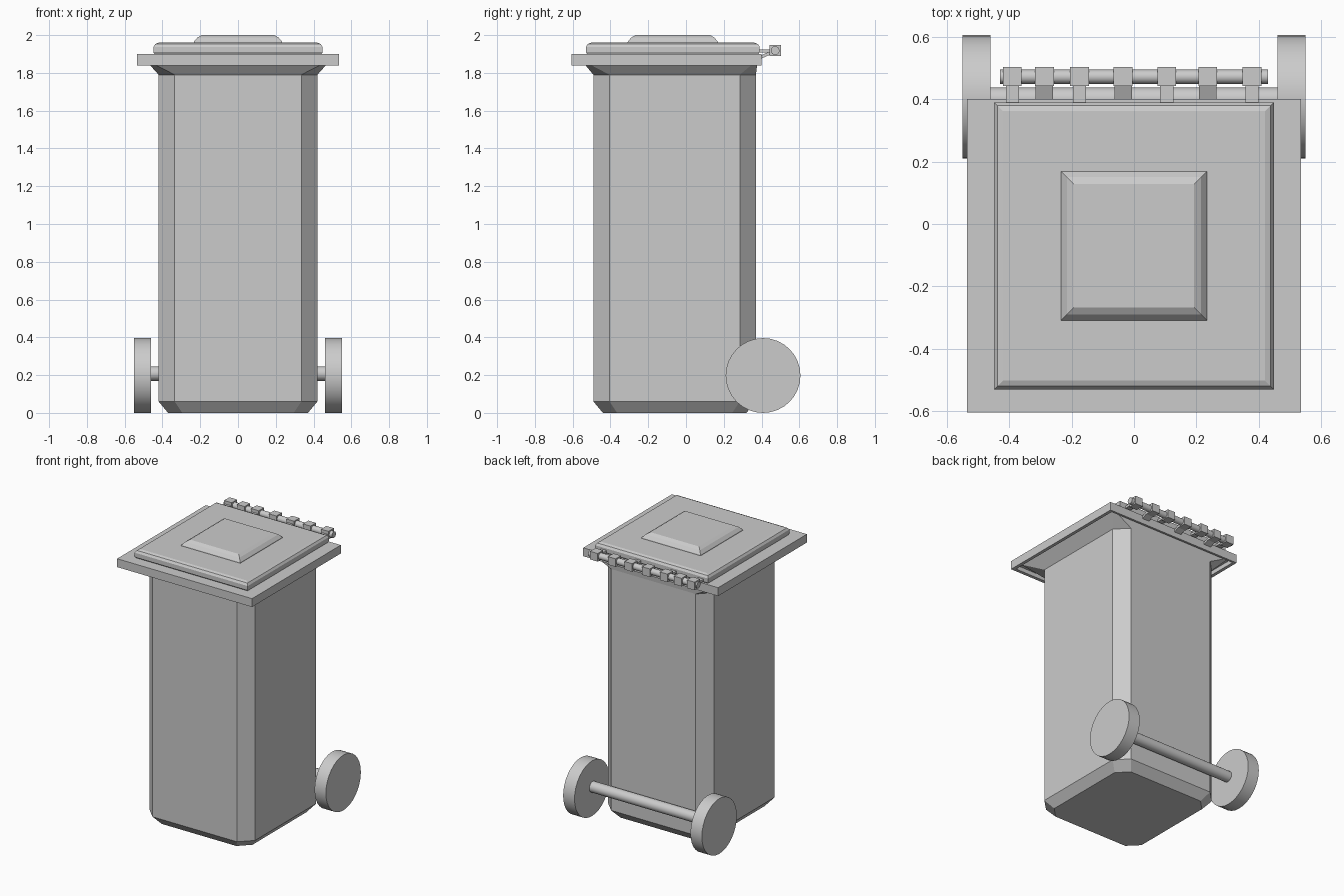
import bpy, bmesh, math
from mathutils import Vector

if "Cube" in bpy.data.objects:
    bpy.data.objects.remove(bpy.data.objects["Cube"])


def make_object(name, bm):
    bmesh.ops.recalc_face_normals(bm, faces=bm.faces)
    mesh = bpy.data.meshes.new(name)
    bm.to_mesh(mesh)
    bm.free()
    ob = bpy.data.objects.new(name, mesh)
    bpy.context.collection.objects.link(ob)
    return ob


def ring_points(hx, y0, y1, c, z):
    """Rectangle with corners cut by c (plain rectangle corners collapse when c = 0)."""
    return [(-hx + c, y0, z), (hx - c, y0, z), (hx, y0 + c, z), (hx, y1 - c, z),
            (hx - c, y1, z), (-hx + c, y1, z), (-hx, y1 - c, z), (-hx, y0 + c, z)]


def loft(name, rings):
    bm = bmesh.new()
    loops = [[bm.verts.new(p) for p in ring_points(*r)] for r in rings]
    for a, b in zip(loops, loops[1:]):
        for i in range(8):
            j = (i + 1) % 8
            bm.faces.new((a[i], a[j], b[j], b[i]))
    bm.faces.new(loops[0][::-1])
    bm.faces.new(loops[-1])
    bmesh.ops.remove_doubles(bm, verts=bm.verts, dist=1e-5)
    return make_object(name, bm)


def box(name, lo, hi):
    lo, hi = Vector(lo), Vector(hi)
    bm = bmesh.new()
    bmesh.ops.create_cube(bm, size=1)
    for v in bm.verts:
        v.co = (lo + hi) / 2 + v.co * (hi - lo)
    return make_object(name, bm)


def rod(name, x0, x1, y, z, r, sides=32):
    bpy.ops.mesh.primitive_cylinder_add(vertices=sides, radius=r, depth=x1 - x0,
                                        location=((x0 + x1) / 2, y, z),
                                        rotation=(0, math.pi / 2, 0))
    ob = bpy.context.object
    ob.name = name
    bpy.ops.object.shade_smooth_by_angle(angle=math.radians(30))
    return ob


# Body: chamfered base, cut corners, flared neck, hollow-edged rim
loft("bin_body", [
    (0.37, -0.44, 0.32, 0.075, 0.0),
    (0.42, -0.49, 0.37, 0.085, 0.06),
    (0.42, -0.49, 0.37, 0.085, 1.79),
    (0.492, -0.557, 0.38, 0.0, 1.87),
    (0.512, -0.582, 0.385, 0.0, 1.87),
    (0.512, -0.582, 0.385, 0.0, 1.84),
    (0.535, -0.605, 0.40, 0.0, 1.84),
    (0.535, -0.605, 0.40, 0.0, 1.90),
])

# Lid: slab with a bevelled edge and a raised panel
loft("lid", [
    (0.44, -0.52, 0.38, 0.0, 1.895),
    (0.448, -0.53, 0.39, 0.0, 1.91),
    (0.448, -0.53, 0.39, 0.0, 1.938),
    (0.438, -0.52, 0.38, 0.0, 1.953),
    (0.42, -0.502, 0.362, 0.0, 1.96),
])
loft("lid_panel", [
    (0.235, -0.31, 0.17, 0.0, 1.955),
    (0.233, -0.308, 0.168, 0.0, 1.966),
    (0.215, -0.29, 0.15, 0.0, 1.987),
    (0.193, -0.268, 0.128, 0.0, 2.0),
])

# Hinge: rod, knuckles, and arms going alternately to the lid and the rim
rod("hinge_rod", -0.43, 0.43, 0.472, 1.918, 0.023, 16)
for i, x in enumerate((-0.39, -0.287, -0.175, -0.035, 0.105, 0.236, 0.378)):
    w = 0.03
    box(f"hinge_knuckle_{i}", (x - w, 0.442, 1.89), (x + w, 0.503, 1.948))
    a = 0.021 if i % 2 == 0 else 0.028
    if i % 2 == 0:
        box(f"hinge_arm_{i}", (x - a, 0.37, 1.908), (x + a, 0.45, 1.925))
    else:
        arm = box(f"hinge_arm_{i}", (x - a, 0.39, 1.872), (x + a, 0.447, 1.89))
        for v in arm.data.vertices:
            if v.co.y > 0.42:
                v.co.z += 0.025

# Axle and wheels
rod("axle", -0.47, 0.47, 0.40, 0.208, 0.038)
for side, x in (("left", -0.505), ("right", 0.505)):
    rod(f"wheel_{side}", x - 0.045, x + 0.045, 0.408, 0.198, 0.198)
